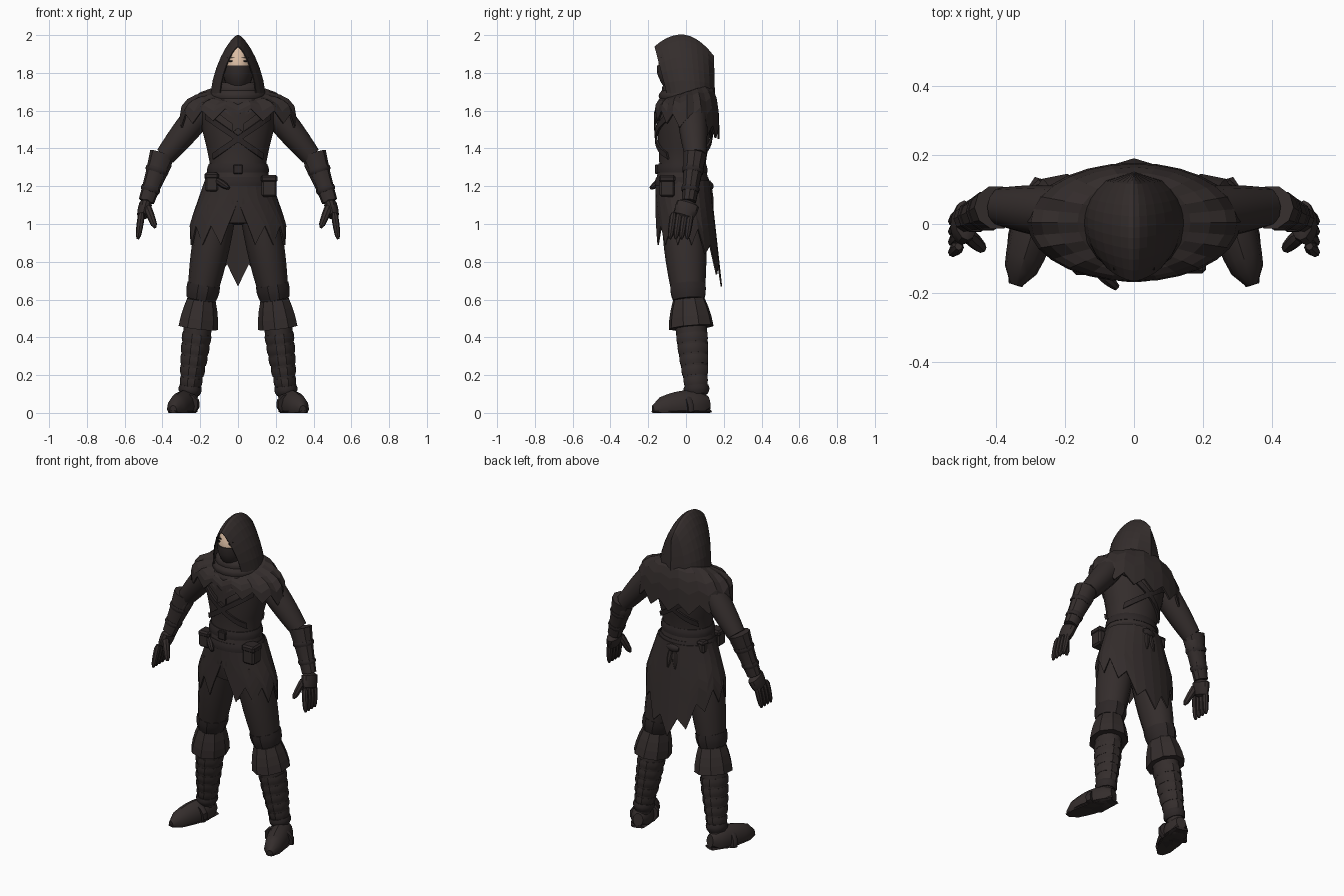
import bpy, bmesh
from math import sin, cos, pi, radians, sqrt
from mathutils import Vector

if "Cube" in bpy.data.objects:
    bpy.data.objects.remove(bpy.data.objects["Cube"])


def material(name, *colour):
    mat = bpy.data.materials.new(name)
    mat.use_nodes = True
    mat.diffuse_color = (*colour, 1)
    shader = mat.node_tree.nodes["Principled BSDF"]
    shader.inputs["Base Color"].default_value = (*colour, 1)
    shader.inputs["Roughness"].default_value = 0.9
    return mat


CLOTH = material("dark cloth", .034, .026, .025)
LEATHER = material("dark leather", .026, .02, .02)
SKIN = material("skin", .7, .5, .36)
BLACK = material("eye black", .006, .005, .005)
AXIS_Y, AXIS_Z = Vector((0, 1, 0)), Vector((0, 0, 1))


def finish(name, bm, mat, mirror=False, thickness=0, smooth=False):
    bmesh.ops.recalc_face_normals(bm, faces=bm.faces)
    mesh = bpy.data.meshes.new(name)
    bm.to_mesh(mesh)
    bm.free()
    mesh.materials.append(mat)
    part = bpy.data.objects.new(name, mesh)
    bpy.context.collection.objects.link(part)
    if mirror:
        part.modifiers.new("mirror", "MIRROR")
    if thickness:
        shell = part.modifiers.new("thickness", "SOLIDIFY")
        shell.thickness, shell.offset = thickness, 0
    if smooth:
        bpy.ops.object.select_all(action="DESELECT")
        part.select_set(True)
        bpy.context.view_layer.objects.active = part
        bpy.ops.object.shade_smooth_by_angle(angle=radians(35))


def loft(name, rings, mat=CLOTH, sides=12, ref=AXIS_Y, smooth=True):
    """Joins elliptical rings (centre, width, depth); parts on the left are mirrored."""
    bm = bmesh.new()
    along = (rings[-1][0] - rings[0][0]).normalized()
    across = ref.cross(along).normalized()
    deep = along.cross(across)
    loops = []
    for centre, width, depth in rings:
        loop = []
        for side in range(sides):
            angle = 2 * pi * side / sides
            point = centre + across * width * cos(angle) + deep * depth * sin(angle)
            point.z = max(point.z, 0)
            loop.append(bm.verts.new(point))
        loops.append(loop)
    for low, high in zip(loops, loops[1:]):
        for side in range(sides):
            following = (side + 1) % sides
            bm.faces.new((low[side], low[following], high[following], high[side]))
    bm.faces.new(loops[0])
    bm.faces.new(loops[-1])
    finish(name, bm, mat, rings[0][0].x > 0, smooth=smooth)


class Bone:
    """A tapered, bulging line that limbs and the bands around them follow."""

    def __init__(self, start, end, first, last, bulge=0, depth=1):
        self.start, self.end = Vector(start), Vector(end)
        self.first, self.last, self.bulge, self.depth = first, last, bulge, depth

    def ring(self, t, extra=0, scale=1):
        radius = self.first + (self.last - self.first) * t + self.bulge * sin(pi * t) + extra
        return self.start.lerp(self.end, t), radius * scale, radius * scale * self.depth

    def limb(self, name, mat=CLOTH, rounded=False, steps=7, **options):
        rings = [self.ring(step / steps) for step in range(steps + 1)]
        if rounded:
            rings[0], rings[-1] = self.ring(0, scale=.6), self.ring(1, scale=.5)
        loft(name, rings, mat, **options)

    def band(self, name, low, high, gap=.008, flare=0, mat=LEATHER, **options):
        rings = []
        for step in range(4):
            s = step / 3
            extra = gap * (.4 + .6 * sin(pi * s)) + flare * s
            rings.append(self.ring(low + (high - low) * s, extra))
        loft(name, rings, mat, **options)


def sheet(name, rows, mat=CLOTH, mirror=False, thickness=.008):
    """Turns a grid of points into thick cloth."""
    bm = bmesh.new()
    grid = [[bm.verts.new(point) for point in row] for row in rows]
    for upper, lower in zip(grid, grid[1:]):
        for k in range(len(upper) - 1):
            bm.faces.new((upper[k], upper[k + 1], lower[k + 1], lower[k]))
    finish(name, bm, mat, mirror, thickness)


def block(name, centre, size, mat=LEATHER, mirror=False, bevel=.01):
    bm = bmesh.new()
    bmesh.ops.create_cube(bm, size=1)
    for vert in bm.verts:
        vert.co = Vector(c + v * s for c, v, s in zip(centre, vert.co, size))
    if bevel:
        bmesh.ops.bevel(bm, geom=bm.edges[:], offset=bevel, segments=1, affect="EDGES")
    finish(name, bm, mat, mirror)


# Torso
torso = []
for level, width in enumerate((.11, .165, .165, .145, .165, .19, .2, .1)):
    centre = Vector((0, level * .005 - .035, 1 + level / 10))
    torso.append((centre, width, .05 + width / 2))
loft("torso", torso, sides=18)


def on_torso(x, z, side):
    """Point just above the torso surface; side is -1 for front, 1 for back."""
    for (low, wide, deep), (high, wide_up, deep_up) in zip(torso, torso[1:]):
        if low.z <= z <= high.z:
            f = (z - low.z) / (high.z - low.z)
            width, depth = wide + (wide_up - wide) * f, deep + (deep_up - deep) * f
            reach = depth * sqrt(max(0, 1 - (x / width) ** 2)) + .008
            return Vector((x, low.lerp(high, f).y + side * reach, z))


def strap(name, start, end, side, width, mat=LEATHER, steps=10):
    rows = []
    for offset in (-width / 2, 0, width / 2):
        path = [Vector(start).lerp(Vector(end), step / steps) for step in range(steps + 1)]
        rows.append([on_torso(point.x, point.y + offset, side) for point in path])
    sheet(name, rows, mat, thickness=.012)


# Crossed straps and tunic folds
for hand, word in ((-1, "right"), (1, "left")):
    for side, face in ((-1, "front"), (1, "back")):
        strap(f"{face}_{word}_strap", (hand * .17, 1.57), (-hand * .13, 1.36), side, .035)
    strap(f"{word}_tunic_fold", (hand * .13, 1.64), (-hand * .03, 1.52), -1, .07, CLOTH)

# Belts, pouches and knot
waist = Bone((0, -.02, 1.2), (0, -.02, 1.32), .174, .15, depth=.83)
waist.limb("waist_wrap", sides=18)
waist.band("hip_belt", 0, .4, sides=18)
waist.band("waist_belt", .6, 1, sides=18)
block("buckle", (0, -.155, 1.29), (.05, .02, .05), bevel=.004)
for name, x, y, z, size in (("left_pouch", .165, -.1, 1.2, .08), ("right_pouch", -.14, -.11, 1.22, .07),
                            ("rear_pouch", -.15, .05, 1.22, .05)):
    block(name, (x, y, z), (size, size, size * 1.4), CLOTH)
    block(name + "_flap", (x, y, z + size / 2), (size * 1.1, size * 1.1, size / 2))
Bone((-.11, -.13, 1.23), (-.05, -.185, 1.19), .015, .01, .006).limb("belt_peg", LEATHER, sides=8)
Bone((-.04, .12, 1.2), (.04, .12, 1.2), .015, .015, .012).limb("back_knot", LEATHER, ref=AXIS_Z)
Bone((.01, .13, 1.2), (.025, .145, 1.08), .01, .004, .01, .5).limb("knot_tail", sides=6)

# Ragged coat skirt, parting below the belt and longest at the back
columns, levels = 12, 7
rows = []
for level in range(levels + 1):
    t = level / levels
    row = []
    for k in range(columns + 1):
        angle = radians(max(0, t - .3) * 30)
        angle += (pi - angle) * k / columns
        back = max(0, -cos(angle))
        hem = .94 - .05 * (-1) ** k - .22 * back ** 3
        drop = (1.23 - hem) * t
        depth = .158 if back == 0 else .125 + drop / 9
        row.append((sin(angle) * (.172 + min(.08, drop * .35)), -cos(angle) * depth, 1.23 - drop))
    rows.append(row)
sheet("coat_skirt", rows, mirror=True)

# Ragged shoulder cape, lower at the throat
columns, levels = 14, 5
rows = []
for level in range(levels + 1):
    bend = pi / 2 * level / levels
    row = []
    for k in range(columns + 1):
        angle = pi * k / columns
        hem = 1.53 + .05 * cos(angle) - .03 * (-1) ** k
        top = 1.7 - .04 * cos(angle)
        row.append((sin(angle) * (.1 + .205 * sin(bend)), .005 - cos(angle) * (.1 + .068 * sin(bend)),
                    hem + (top - hem) * max(0, cos(bend)) ** .7))
    rows.append(row)
sheet("shoulder_cape", rows, mirror=True, thickness=.01)

# Wrapped scarf
scarf = Bone((0, .005, 1.62), (0, .005, 1.75), .145, .105, .01)
for turn in range(3):
    scarf.band(f"scarf_wrap_{turn}", turn / 3, (turn + 1) / 3, .014, mat=CLOTH, sides=16)

# Head, mask and eyes
head = Bone((0, -.04, 1.7), (0, -.04, 1.96), .04, .04, .04, 1.35)
head.limb("head", SKIN, steps=10, sides=20)
head.band("mask", 0, .54, .006, .002, CLOTH, sides=20)
block("eye", (.036, -.131, 1.862), (.042, .009, .009), BLACK, True, 0)
block("brow", (.038, -.13, 1.88), (.042, .009, .005), BLACK, True, 0)

# Peaked hood: arches from the front rim to the back
arches, steps = 10, 7
rows = []
for arch in range(arches + 1):
    s = arch / arches
    q = (s - .45) / (.6 if s < .45 else .55)
    width, height = .143 * sqrt(max(0, 1 - q * q)), .31 - q * q / 9
    row = []
    for step in range(steps + 1):
        angle = pi / 2 * step / steps
        rise = cos(angle)
        y = s / 4 - .1 + (s * .06 - .065) * rise
        row.append((width * sin(angle) ** 1.4 * (1 - rise / 5), y, 1.69 + height * rise))
    rows.append(row)
sheet("hood", rows, mirror=True, thickness=.006)

# Arms and bracers
shoulder, elbow, wrist, knuckle = (.19, .03, 1.6), (.385, .05, 1.36), (.485, .015, 1.12), (.51, -.015, 1.03)
Bone(shoulder, elbow, .075, .054, .005, 1.05).limb("upper_arm")
Bone(elbow, wrist, .054, .036).limb("forearm", rounded=True)
bracer = Bone((.4, .048, 1.37), wrist, .068, .042, -.003, .95)
bracer.limb("bracer", sides=10)
for k in range(2):
    bracer.band(f"bracer_strap_{k}", .3 + k * .4, .4 + k * .4, .006, sides=10)

# Hands
Bone(wrist, knuckle, .033, .026, .004, 1.8).limb("palm", rounded=True)
for k in range(4):
    y = .025 - k * .03
    Bone((.51, y, 1.06), (.53, y - .02, .92), .018, .012, .003).limb(f"finger_{k}", rounded=True, sides=8)
Bone((.485, -.03, 1.1), (.438, -.075, .98), .022, .014, .003).limb("thumb", rounded=True, sides=8)

# Legs with knee wraps, cuffs and bound shins
hip, knee, ankle = (.105, -.02, 1.1), (.195, .015, .6), (.26, .06, .07)
thigh = Bone(hip, knee, .1, .074, .012, 1.12)
shin = Bone(knee, ankle, .074, .043, .012, 1.12)
thigh.limb("thigh")
shin.limb("shin")
thigh.band("knee_wrap", .84, 1, sides=10)
shin.band("boot_cuff", 0, .28, .008, .03, CLOTH, sides=9, smooth=False)
for k in range(5):
    t = .34 + k * .11
    shin.band(f"shin_wrap_{k}", t, t + .09, .005, mat=CLOTH, sides=10)

# Boots turned outward
foot = Bone((.25, .12, .05), (.343, -.175, .015), .05, .038, .02, 1.3)
foot.limb("boot", rounded=True, ref=AXIS_Z)
foot.band("instep_strap", .35, .45, .006)
shin.band("ankle_band", .86, .95, .012)
sole = Bone((.25, .125, .008), (.345, -.178, .008), .04, .02, .037, .2)
sole.limb("boot_sole", LEATHER, sides=8, ref=AXIS_Z, smooth=False)
